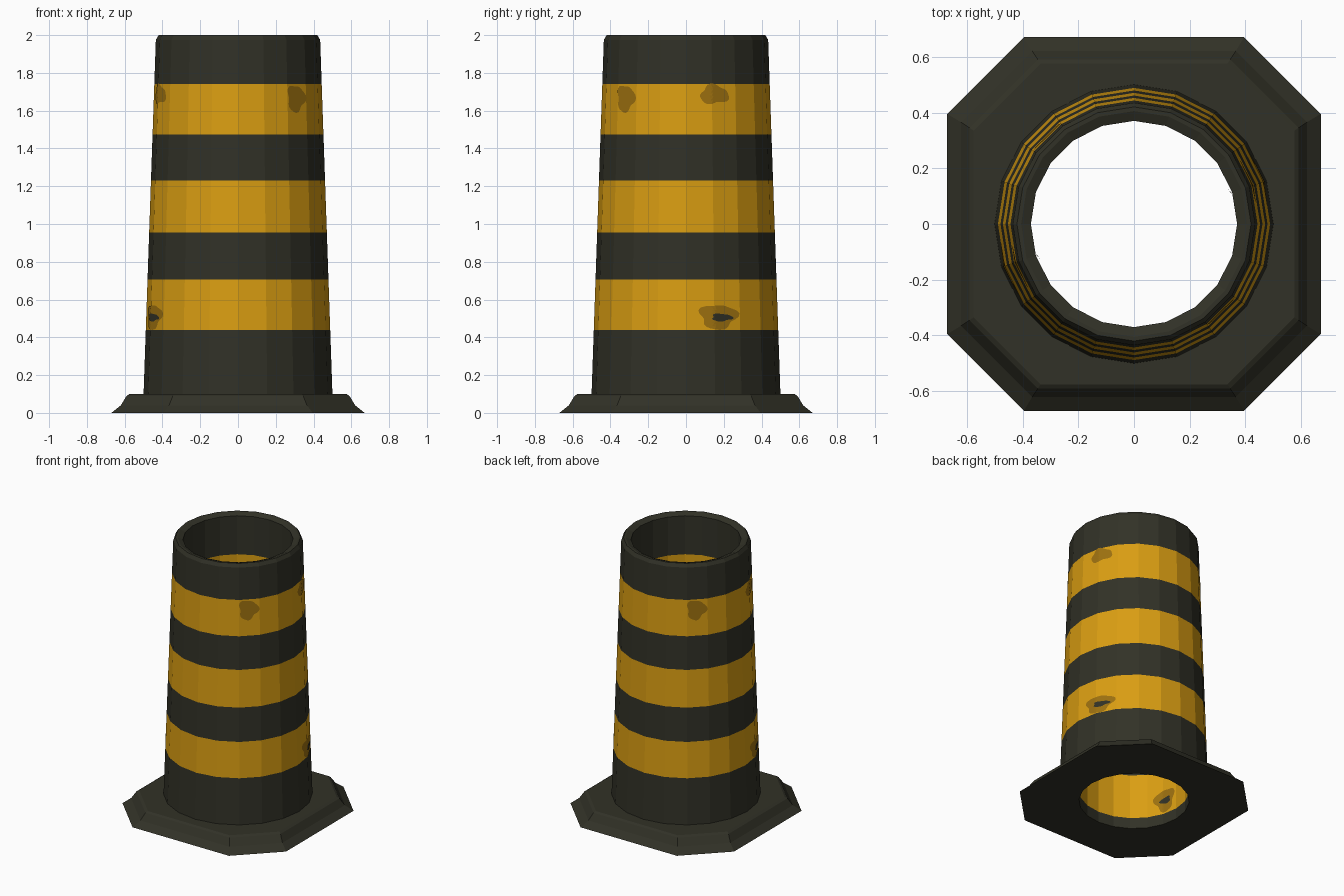
import bpy, bmesh, math

if "Cube" in bpy.data.objects:
    bpy.data.objects.remove(bpy.data.objects["Cube"])

SIDES = 20


def material(name, rgb):
    m = bpy.data.materials.new(name)
    m.diffuse_color = (*rgb, 1)
    m.use_nodes = True
    m.node_tree.nodes["Principled BSDF"].inputs["Base Color"].default_value = m.diffuse_color
    return m


DARK = material("dark rubber", (0.031, 0.031, 0.020))
YELLOW = material("yellow band", (0.70, 0.34, 0.006))
WORN = material("worn yellow", (0.34, 0.165, 0.005))


def finish(bm, name, mats):
    me = bpy.data.meshes.new(name)
    bm.to_mesh(me)
    bm.free()
    for m in mats:
        me.materials.append(m)
    ob = bpy.data.objects.new(name, me)
    bpy.context.collection.objects.link(ob)
    return ob


def outer_radius(z):
    return 0.5 - (z - 0.1) * 0.065 / 1.875


def circle(r, z):
    return [(r * math.cos(math.tau * i / SIDES), r * math.sin(math.tau * i / SIDES), z)
            for i in range(SIDES)]


def octagon(a, c, z):
    """Square of half width a whose corners are cut back to c."""
    return [(x, y, z) for x, y in ((a, -c), (a, c), (c, a), (-c, a),
                                   (-a, c), (-a, -c), (-c, -a), (c, -a))]


def add_loop(bm, pts):
    return [bm.verts.new(p) for p in pts]


def skin(bm, a, b, mat=0):
    n = len(a)
    for i in range(n):
        j = (i + 1) % n
        bm.faces.new((a[i], a[j], b[j], b[i])).material_index = mat


# Tapered tube: up the outside, over the rim, down the inside
bands = [0.44, 0.705, 0.955, 1.23, 1.475, 1.74]
profile = [(outer_radius(z), z) for z in [0.1] + bands + [1.975]]
rim = [(0.42, 2.0), (0.405, 2.0), (0.37, 1.985)]
inside = [(0.37, 1.246 * z - 0.468) for z in reversed(bands)] + [(0.37, 0.0)]
striped = {1, 3, 5}
first_inside = len(profile) + len(rim)
striped |= {first_inside + k for k in (0, 2, 4)}
bm = bmesh.new()
loops = [add_loop(bm, circle(r, z)) for r, z in profile + rim + inside]
for i in range(len(loops) - 1):
    skin(bm, loops[i], loops[i + 1], 1 if i in striped else 0)
finish(bm, "striped_tube", [DARK, YELLOW])

# Eight-sided foot with flared edge, open in the middle
bm = bmesh.new()
foot = [add_loop(bm, octagon(*s)) for s in
        ((0.67, 0.395, 0), (0.62, 0.365, 0.04), (0.59, 0.345, 0.09), (0.575, 0.335, 0.1))]
for a, b in zip(foot, foot[1:]):
    skin(bm, a, b)


def ring_fill(bm, outer, inner, up):
    edges = []
    for lp in (outer, inner):
        for i in range(len(lp)):
            pair = (lp[i], lp[(i + 1) % len(lp)])
            edges.append(bm.edges.get(pair) or bm.edges.new(pair))
    new = bmesh.ops.triangle_fill(bm, edges=edges, use_beauty=True)["geom"]
    for f in new:
        if isinstance(f, bmesh.types.BMFace):
            f.normal_update()
            if f.normal.z * up < 0:
                f.normal_flip()


ring_fill(bm, foot[-1], add_loop(bm, circle(0.5, 0.1)), 1)
ring_fill(bm, foot[0], add_loop(bm, circle(0.37, 0)), -1)
finish(bm, "octagonal_foot", [DARK])


# Worn patches: thin irregular discs that follow the tube facets
def patch(name, deg, z, w, h, mat, lift=0.003, seed=0.0, inner=False):
    bm = bmesh.new()
    n, rings = 28, 5
    step = math.tau / SIDES

    def point(u, v):
        zz = z + v
        r = 0.37 if inner else outer_radius(zz)
        ang = math.radians(deg) + u / r
        local = ang % step - step / 2
        r = r * math.cos(step / 2) / math.cos(local) + (-lift if inner else lift)
        return (r * math.cos(ang), r * math.sin(ang), zz)

    prev = None
    centre = bm.verts.new(point(0, 0))
    for k in range(1, rings + 1):
        lp = []
        for i in range(n):
            t = math.tau * i / n
            s = k / rings * (1 + 0.14 * math.sin(3 * t + seed) + 0.08 * math.sin(5 * t + 2 * seed))
            lp.append(bm.verts.new(point(w / 2 * s * math.cos(t), h / 2 * s * math.sin(t))))
        for i in range(n):
            j = (i + 1) % n
            vs = (centre, lp[i], lp[j]) if prev is None else (prev[i], lp[i], lp[j], prev[j])
            f = bm.faces.new(vs)
            if inner:
                f.normal_flip()
        prev = lp
    finish(bm, name, [mat])


# The same wear repeats on opposite sides
for turn, side in ((0, "right"), (180, "left")):
    patch("upper_scuff_" + side, -46 + turn, 1.665, 0.13, 0.14, WORN, seed=1.0)
    patch("top_edge_scuff_" + side, 20 + turn, 1.685, 0.16, 0.10, WORN, seed=2.5)
    patch("lower_scuff_" + side, 21 + turn, 0.51, 0.21, 0.13, WORN, seed=0.5)
    patch("lower_chip_" + side, 23 + turn, 0.505, 0.12, 0.04, DARK, 0.006, seed=1.5)
    patch("inner_scuff_" + side, 195 + turn, 0.18, 0.16, 0.17, WORN, seed=0.5, inner=True)
    patch("inner_chip_" + side, 194 + turn, 0.175, 0.09, 0.05, DARK, 0.006, 1.5, inner=True)
